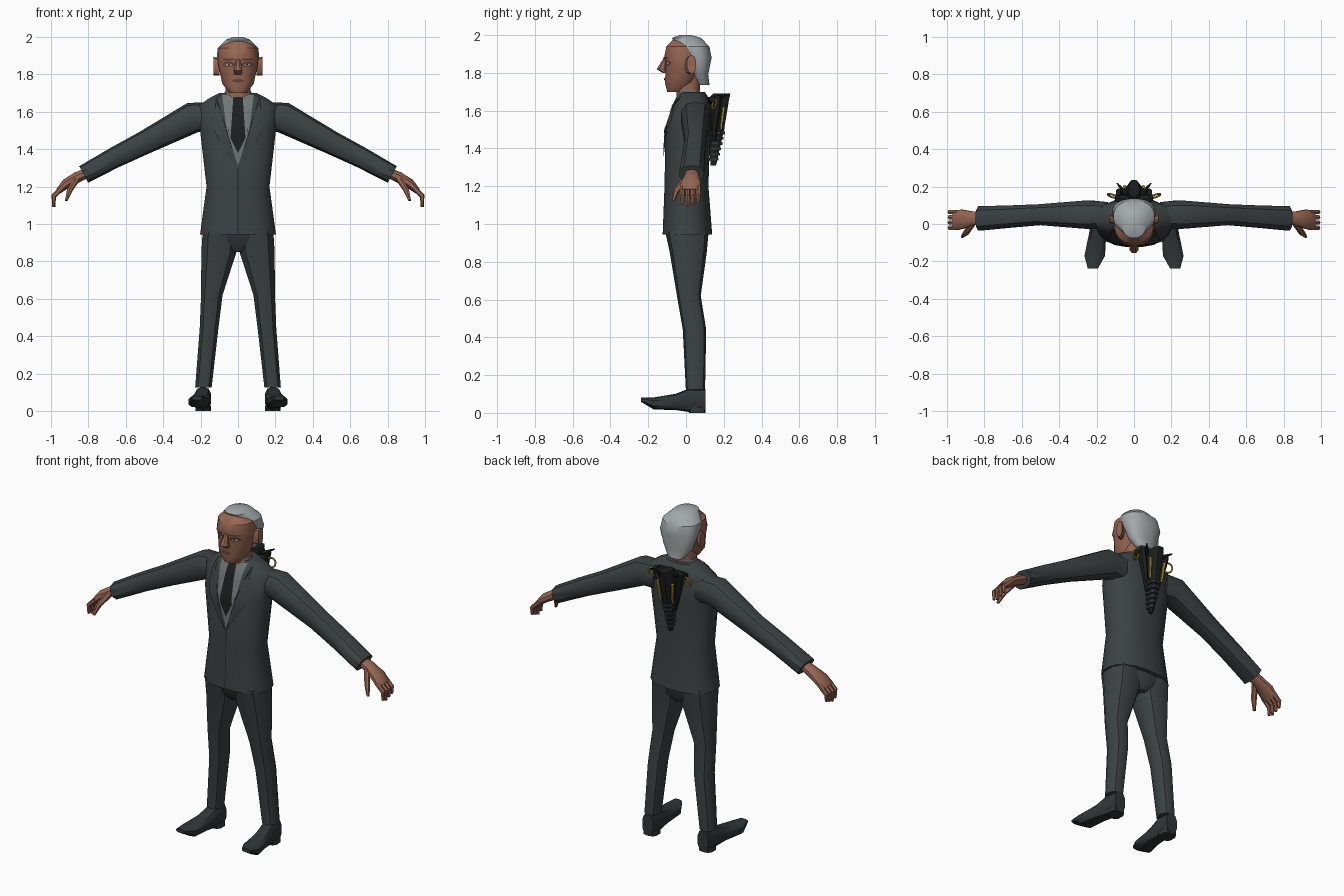
import bpy, bmesh, math
from mathutils import Vector
from mathutils.bvhtree import BVHTree

old = bpy.data.objects.get("Cube")
if old:
    bpy.data.objects.remove(old, do_unlink=True)

parts = []
ACROSS, DEPTH, UP = Vector((1, 0, 0)), Vector((0, 1, 0)), Vector((0, 0, 1))


def material(name, red, green, blue):
    colour = (red, green, blue, 1)
    mat = bpy.data.materials.new(name)
    mat.use_nodes = True
    mat.diffuse_color = colour
    shader = mat.node_tree.nodes["Principled BSDF"]
    shader.inputs["Base Color"].default_value = colour
    return mat


SUIT = material("charcoal suit", .045, .054, .054)
SHOE = material("dark leather", .03, .037, .037)
SHIRT = material("grey shirt", .16, .18, .18)
BLACK = material("black", .012, .013, .013)
SKIN = material("brown skin", .31, .135, .085)
LIPS = material("dark lips", .13, .05, .035)
HAIR = material("grey hair", .36, .39, .4)
EYE = material("pale eye", .45, .45, .43)
YELLOW = material("yellow cable", .45, .33, .02)


def finish(name, bm, mat, mirror):
    mesh = bpy.data.meshes.new(name)
    bm.to_mesh(mesh)
    bm.free()
    mesh.materials.append(mat)
    part = bpy.data.objects.new(name, mesh)
    bpy.context.collection.objects.link(part)
    if mirror:
        part.modifiers.new("mirror", 'MIRROR')
    parts.append(part)
    return part


def loft(name, rings, mat, side=ACROSS, normal=None, sides=10, power=2.3, mirror=True):
    """Skin rings (x, y, z, half width along side, half width across it)."""
    bm = bmesh.new()
    centres = [Vector(ring[:3]) for ring in rings]
    loops = []
    for i, centre in enumerate(centres):
        direction = normal or centres[min(i + 1, len(centres) - 1)] - centres[max(i - 1, 0)]
        other = direction.cross(side).normalized()
        wide, deep = rings[i][3:]
        loop = []
        for k in range(sides):
            angle = math.tau * (k + .5) / sides
            c, s = (math.copysign(abs(value) ** (2 / power), value)
                    for value in (math.cos(angle), math.sin(angle)))
            loop.append(bm.verts.new(centre + side * wide * c + other * deep * s))
        loops.append(loop)
    for lower, upper in zip(loops, loops[1:]):
        for k in range(sides):
            bm.faces.new((lower[k - 1], lower[k], upper[k], upper[k - 1]))
    bm.faces.new(loops[0])
    bm.faces.new(loops[-1])
    bmesh.ops.recalc_face_normals(bm, faces=bm.faces)
    return finish(name, bm, mat, mirror)


def stack(name, rows, mat, sides=20):
    """Upright central loft from rows (z, half width, front y, back y)."""
    rings = [(0, (front + back) / 2, z, wide, (back - front) / 2) for z, wide, front, back in rows]
    return loft(name, rings, mat, normal=UP, sides=sides, mirror=False)


def oval(x, z, wide, high):
    angles = [math.tau * k / 8 for k in range(8)]
    return [(x + wide * math.cos(a), z + high * math.sin(a)) for a in angles]


def plate(name, outline, mat, target, lift, mirror=True):
    """Outline of (x, z) points pressed onto the front of a target."""
    mesh = target.data
    tree = BVHTree.FromPolygons([v.co for v in mesh.vertices],
                                [tuple(face.vertices) for face in mesh.polygons])
    bm = bmesh.new()
    bm.faces.new([bm.verts.new((x, -1, z)) for x, z in outline])
    bmesh.ops.triangulate(bm, faces=bm.faces[:])
    bmesh.ops.subdivide_edges(bm, edges=bm.edges[:], cuts=5, use_grid_fill=True)
    for vert in bm.verts:
        hit = tree.ray_cast(vert.co, DEPTH)[0] or tree.find_nearest(vert.co)[0]
        vert.co.y = hit.y - lift
    bm.normal_update()
    bmesh.ops.reverse_faces(bm, faces=[face for face in bm.faces if face.normal.y > 0])
    finish(name, bm, mat, mirror)


# Jacket body
jacket = stack("jacket", [
    (.945, .205, -.125, .14), (1.2, .17, -.115, .12), (1.5, .205, -.11, .13),
    (1.63, .215, -.07, .13), (1.67, .16, -.05, .12), (1.7, .1, -.03, .1)], SUIT)

# Shirt front, tie, lapels and closing seam
plate("shirt_front", [(0, 1.69), (.085, 1.69), (.06, 1.5), (0, 1.31)], SHIRT, jacket, .003)
plate("tie", [(0, 1.68), (.025, 1.68), (.04, 1.46), (0, 1.38)], BLACK, jacket, .007)
plate("lapel", [(.085, 1.69), (.115, 1.68), (.14, 1.55), (.12, 1.48), (0, 1.29), (.06, 1.5)],
      SUIT, jacket, .008)
plate("jacket_seam", [(0, 1.3), (.002, 1.3), (.002, .95), (0, .95)], BLACK, jacket, .002)

# Collars and neck
stack("jacket_collar", [(1.64, .125, -.03, .115), (1.7, .095, -.01, .09)], SUIT)
stack("shirt_collar", [(1.65, .09, -.055, .08), (1.71, .07, -.04, .07)], SHIRT)
stack("neck", [(1.65, .065, -.05, .07), (1.8, .07, -.05, .08)], SKIN)

# Head and hair
head = stack("head", [
    (1.7, .045, -.1, 0), (1.75, .085, -.113, .05), (1.85, .107, -.106, .1),
    (1.88, .11, -.117, .11), (1.94, .104, -.105, .1), (1.985, .045, -.06, .05)], SKIN)
stack("hair", [
    (1.735, .05, .06, .125), (1.79, .09, .03, .118), (1.88, .116, -.01, .136),
    (1.94, .11, -.05, .125), (1.985, .066, -.075, .08), (2, .025, -.035, .03)], HAIR)

# Face details
stack("nose", [(1.8, .02, -.125, -.1), (1.82, .025, -.157, -.1), (1.88, .012, -.118, -.1)],
      SKIN, sides=8)
loft("ear", [(.1, .015, 1.84, .022, .045), (.13, .03, 1.845, .025, .05)],
     SKIN, side=DEPTH, normal=ACROSS)
plate("eye_socket", oval(.05, 1.853, .032, .015), LIPS, head, .002)
plate("eye", oval(.05, 1.852, .018, .007), EYE, head, .004)
plate("pupil", oval(.048, 1.852, .006, .006), BLACK, head, .006)
plate("eyebrow", oval(.05, 1.88, .035, .006), LIPS, head, .004)
plate("lips", oval(0, 1.766, .035, .01), LIPS, head, .005, mirror=False)

# Sleeves
loft("sleeve", [
    (.14, .05, 1.57, .07, .08), (.24, .05, 1.57, .08, .083), (.5, .05, 1.435, .058, .063),
    (.66, .04, 1.355, .062, .056), (.825, .03, 1.265, .068, .05)], SUIT, side=DEPTH)

# Hands
loft("palm", [(.8, .03, 1.275, .034, .026), (.86, .03, 1.25, .038, .029),
              (.92, .025, 1.215, .054, .026), (.96, .02, 1.175, .054, .016)],
     SKIN, side=DEPTH)
for i, finger in enumerate(("index", "middle", "ring", "little")):
    y = .028 * i - .02
    tip = 1.09 + .01 * abs(i - 1)
    loft(finger + "_finger", [(.94, y, 1.195, .013, .014), (.985, y, 1.15, .013, .013),
                              (.985, y, tip, .008, .008)], SKIN, side=DEPTH, sides=6)
loft("thumb", [(.865, 0, 1.235, .018, .018), (.9, -.05, 1.18, .016, .016),
               (.918, -.068, 1.125, .008, .008)], SKIN, sides=6)

# Trousers
stack("trouser_seat", [(.85, .04, -.05, .08), (.89, .13, -.085, .11), (.97, .185, -.11, .12)], SUIT)
loft("trouser_leg", [
    (.098, .005, .96, .095, .115), (.102, .012, .85, .098, .098), (.14, .015, .62, .06, .063),
    (.155, .045, .44, .052, .062), (.185, .05, .125, .046, .051)], SUIT, normal=UP)

# Shoes with upturned toes
loft("shoe", [
    (.185, .103, .067, .036, .06), (.187, .015, .067, .044, .062), (.195, -.055, .058, .048, .043),
    (.21, -.17, .05, .057, .032), (.22, -.238, .07, .028, .012)],
    SHOE, normal=DEPTH, power=2.8)
loft("shoe_heel", [(.186, .06, z, .044, .044) for z in (0, .03)], SHOE, normal=UP, power=3)

# Device on the upper back: tapering core, ribs, side prongs and spikes
stack("device_core", [(1.31, .01, .13, .16), (1.5, .028, .11, .205), (1.66, .045, .11, .232),
                      (1.69, .03, .14, .238)], BLACK, sides=8)
for i in range(6):
    z = 1.335 + .028 * i
    grow = .004 * i
    stack("device_rib", [(level, .018 + grow, .11, .174 + 1.8 * grow) for level in (z, z + .014)],
          SHOE, sides=8)
loft("device_prong", [(.03, .145, 1.44, .008, .012), (.07, .16, 1.62, .02, .026),
                      (.085, .17, 1.68, .014, .02)], BLACK, sides=6)
loft("device_spike", [(.04, .16, 1.665, .02, .016), (.09, .218, 1.685, .004, .004)], BLACK, sides=6)
loft("device_mount", [(.03, .13, 1.655, .025, .02), (.1, .14, 1.66, .02, .016)],
     BLACK, side=DEPTH, sides=6)

# Yellow tubes and looped cables
loft("yellow_tube", [(.04, .185, 1.5, .007, .007), (.05, .2, 1.62, .009, .009)], YELLOW, sides=6)
for name, side in (("left_cable", 1), ("right_cable", -1)):
    bpy.ops.mesh.primitive_torus_add(
        location=(side * .115, .15, 1.635), rotation=(math.radians(75), 0, side * math.radians(20)),
        major_radius=.027, minor_radius=.005, major_segments=14, minor_segments=6)
    cable = bpy.context.object
    cable.name = name
    cable.data.materials.append(YELLOW)
    parts.append(cable)

# Smooth shading with crisp edges
bpy.ops.object.select_all(action='DESELECT')
for part in parts:
    part.select_set(True)
bpy.context.view_layer.objects.active = jacket
bpy.ops.object.shade_smooth_by_angle(angle=math.radians(35))
